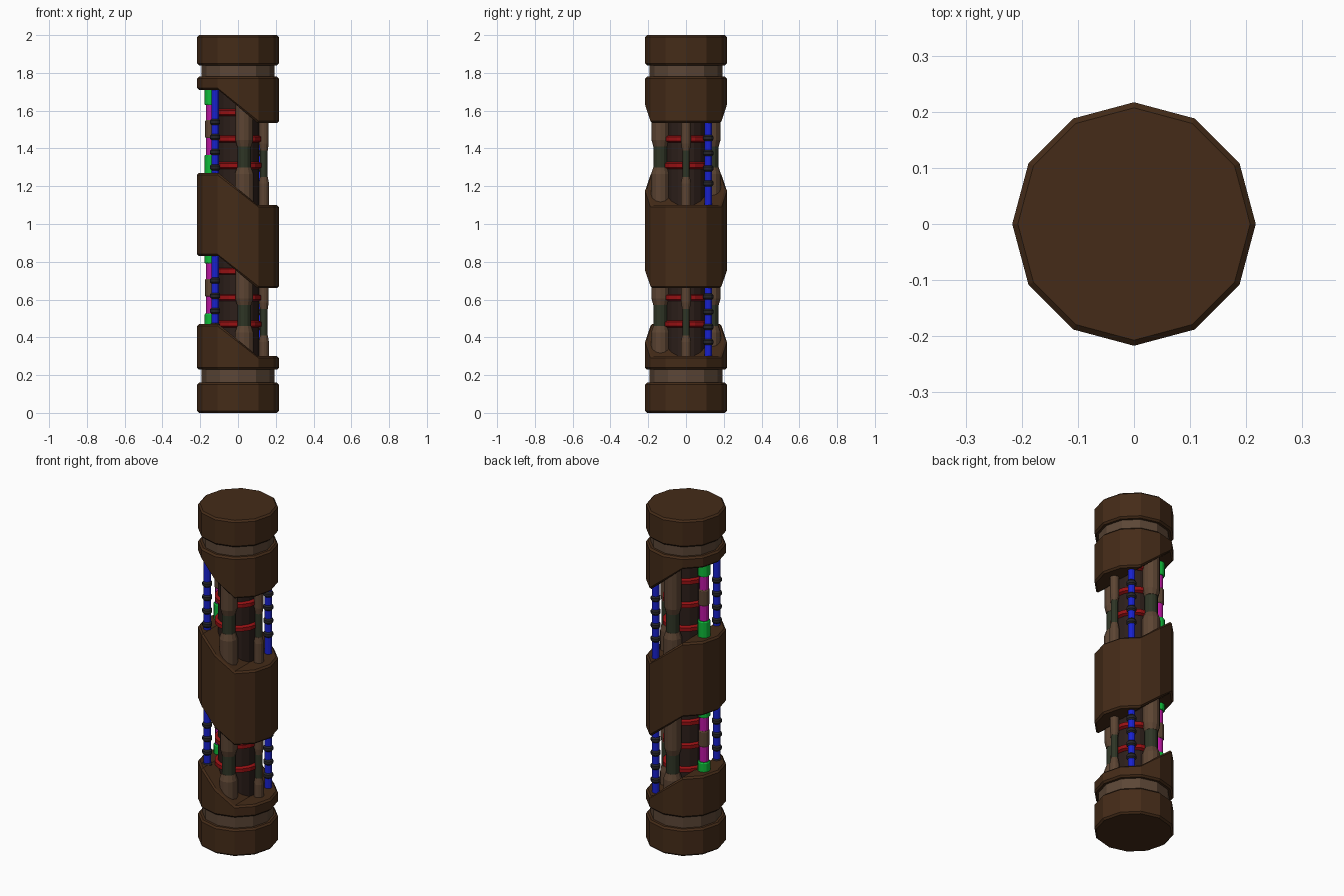
import bpy, bmesh, math

if "Cube" in bpy.data.objects:
    bpy.data.objects.remove(bpy.data.objects["Cube"])


def mat(name, rgb):
    m = bpy.data.materials.new(name)
    m.diffuse_color = [(c / 255) ** 2.2 for c in rgb] + [1]
    m.use_nodes = True
    m.node_tree.nodes["Principled BSDF"].inputs["Base Color"].default_value = m.diffuse_color
    return m


SHELL = mat("dark_brown", (70, 47, 30))
GROOVE = mat("light_brown", (92, 72, 57))
PIPE = mat("pipe_brown", (92, 70, 54))
CORE = mat("core_dark", (48, 36, 32))
OLIVE = mat("olive", (50, 56, 42))
RED = mat("red", (150, 24, 26))
BLUE = mat("blue", (30, 38, 205))
GREEN = mat("green", (22, 185, 60))
MAGENTA = mat("magenta", (185, 28, 160))
CLAMP = mat("clamp_dark", (42, 42, 46))


def lathe(name, profile, material, x=0, y=0, segs=12, shift=None):
    """Stack rings of (radius, z); caps are strips so slanted ends stay planar.
    shift(ring_index, cos_angle) adds height to single vertices."""
    bm = bmesh.new()
    rings = []
    for k, (r, z) in enumerate(profile):
        ring = []
        for i in range(segs):
            a = 2 * math.pi * i / segs
            dz = shift(k, math.cos(a)) if shift else 0
            ring.append(bm.verts.new((x + r * math.cos(a), y + r * math.sin(a), z + dz)))
        rings.append(ring)
    for lo, hi in zip(rings, rings[1:]):
        for i in range(segs):
            j = (i + 1) % segs
            bm.faces.new((lo[i], lo[j], hi[j], hi[i]))
    for ring in (rings[0], rings[-1]):
        for i in range(segs // 2):
            strip = [ring[i], ring[i + 1], ring[segs - i - 1], ring[-i]]
            bm.faces.new(list(dict.fromkeys(strip)))
    bmesh.ops.recalc_face_normals(bm, faces=bm.faces)
    me = bpy.data.meshes.new(name)
    bm.to_mesh(me)
    bm.free()
    me.materials.append(material)
    ob = bpy.data.objects.new(name, me)
    bpy.context.collection.objects.link(ob)
    return ob


R, B = 0.217, 0.01


def shell(name, z0, z1, low_slant=0, high_slant=0):
    """Chamfered 12-sided drum; a slanted end rises towards -x."""
    def shift(k, c):
        t = 0.5 - max(-0.5, min(0.5, c))
        return t * (low_slant if k < 2 else high_slant)
    lathe(name, [(R - B, z0), (R, z0 + B), (R, z1 - B), (R - B, z1)], SHELL, shift=shift)


# Outer drums and slanted collars
shell("bottom_cap", 0, 0.16)
shell("lower_collar", 0.23, 0.30, high_slant=0.17)
shell("middle_collar", 0.66, 1.10, 0.17, 0.17)
shell("upper_collar", 1.535, 1.78, low_slant=0.175)
shell("top_cap", 1.84, 2.0)

# Grooves between caps and collars
lathe("lower_groove", [(0.193, 0.15), (0.193, 0.24)], GROOVE)
lathe("upper_groove", [(0.193, 1.77), (0.193, 1.85)], GROOVE)

# Central core
lathe("core", [(0.11, 0.2), (0.11, 1.8)], CORE, segs=16)


def stepped_pipe(name, x, y, r, z_low, z_high, dz):
    """Brown sleeves at both ends with a thinner olive tube between."""
    n = r * 0.76
    lathe(name + "_lower_sleeve", [(r, 1.07 + dz), (r, z_low - 0.035 + dz), (n, z_low + dz)],
          PIPE, x, y)
    lathe(name + "_tube", [(n * 0.96, z_low - 0.01 + dz), (n * 0.96, z_high + 0.01 + dz)], OLIVE, x, y)
    lathe(name + "_upper_sleeve", [(n, z_high + dz), (r * 0.95, z_high + 0.035 + dz),
                                   (r * 0.95, 1.73 + dz)], PIPE, x, y)


# Both windows hold the same pipework, the lower one 0.84 further down
for side, dz in (("upper", 0), ("lower", -0.84)):
    # Red rings round the core
    for i, z in enumerate((1.31, 1.45, 1.59)):
        z += dz
        lathe(f"{side}_red_ring_{i}", [(0.112, z - 0.018), (0.127, z - 0.011),
                                       (0.127, z + 0.011), (0.112, z + 0.018)], RED, segs=16)

    stepped_pipe(side + "_front_pipe", 0.033, -0.135, 0.05, 1.30, 1.41, dz)
    stepped_pipe(side + "_back_pipe", -0.008, 0.135, 0.05, 1.30, 1.41, dz)
    stepped_pipe(side + "_right_pipe", 0.137, 0, 0.027, 1.25, 1.39, dz)

    # Blue tubes with dark clamps
    for place, x, y, first in (("left", -0.121, -0.117, 1.30), ("right", 0.117, 0.118, 1.215)):
        lathe(f"{side}_{place}_blue_tube", [(0.02, 1.07 + dz), (0.02, 1.73 + dz)], BLUE, x, y)
        for i in range(4):
            z = first + 0.08 * i + dz
            lathe(f"{side}_{place}_clamp_{i}", [(0.02, z - 0.016), (0.027, z - 0.008),
                                                (0.027, z + 0.008), (0.02, z + 0.016)], CLAMP, x, y)

    # Banded tube on the left: green ends, magenta bands, brown middle
    bands = [("green_low", 0.035, 1.20, 1.365, GREEN), ("magenta_low", 0.026, 1.36, 1.46, MAGENTA),
             ("brown", 0.031, 1.455, 1.55, PIPE), ("magenta_high", 0.026, 1.54, 1.64, MAGENTA),
             ("green_high", 0.035, 1.63, 1.73, GREEN)]
    for name, r, z0, z1, m in bands:
        lathe(f"{side}_band_{name}", [(r - 0.004, z0 + dz), (r, z0 + 0.006 + dz),
                                      (r, z1 - 0.006 + dz), (r - 0.004, z1 + dz)], m, -0.143, 0.035)
